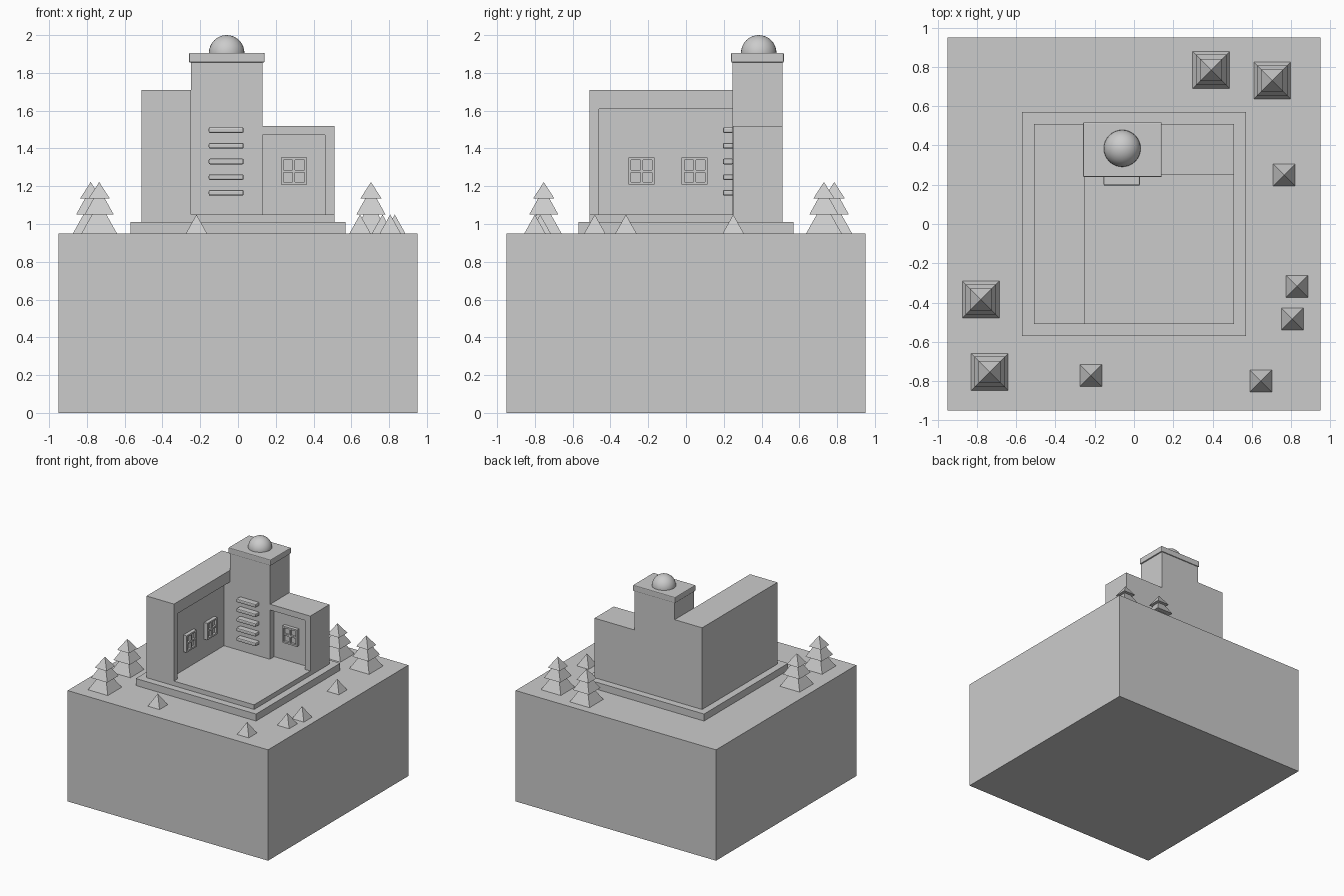
import bpy, bmesh
from mathutils import Vector

if "Cube" in bpy.data.objects:
    bpy.data.objects.remove(bpy.data.objects["Cube"])


def finish(name, bm):
    mesh = bpy.data.meshes.new(name)
    bmesh.ops.recalc_face_normals(bm, faces=bm.faces)
    bm.to_mesh(mesh)
    bm.free()
    ob = bpy.data.objects.new(name, mesh)
    bpy.context.collection.objects.link(ob)
    return ob


def add_box(bm, lo, hi):
    lo, hi = Vector(lo), Vector(hi)
    made = bmesh.ops.create_cube(bm, size=1)["verts"]
    for v in made:
        v.co = (lo + hi) / 2 + v.co * (hi - lo)


def box(name, lo, hi, bevel=0.0):
    bm = bmesh.new()
    add_box(bm, lo, hi)
    ob = finish(name, bm)
    if bevel:
        mod = ob.modifiers.new("bevel", "BEVEL")
        mod.width, mod.segments = bevel, 2
    return ob


def recess(ob, lo, hi):
    cutter = box(ob.name + "_cutter", lo, hi)
    cutter.hide_render = True
    cutter.hide_viewport = True
    cutter.display_type = "WIRE"
    mod = ob.modifiers.new("recess", "BOOLEAN")
    mod.operation, mod.solver, mod.object = "DIFFERENCE", "EXACT", cutter


def window(name, place, turn=False):
    # Frame with four panes; local x is width, local -y points out of the wall
    w, h, bar = 0.069, 0.072, 0.007
    bm = bmesh.new()
    add_box(bm, (-w, -0.012, -h), (w, 0.005, h))
    for s in (-1, 1):
        add_box(bm, (s * w - bar * (s + 1), -0.03, -h), (s * w - bar * (s - 1), -0.008, h))
        add_box(bm, (-w + 2 * bar, -0.03, s * h - bar * (s + 1)),
                (w - 2 * bar, -0.008, s * h - bar * (s - 1)))
    add_box(bm, (-bar, -0.028, -h + 2 * bar), (bar, -0.008, h - 2 * bar))
    for a, b in ((-w + 2 * bar, -bar), (bar, w - 2 * bar)):
        add_box(bm, (a, -0.028, -bar), (b, -0.008, bar))
    ob = finish(name, bm)
    ob.location = place
    if turn:
        ob.rotation_euler.z = 1.5707963


def tree(name, x, y, tiers):
    # Stack of square pyramids: bottom z, top z, bottom half width, top half width
    bm = bmesh.new()
    for z0, z1, r0, r1 in tiers:
        base = [bm.verts.new((x + a * r0, y + b * r0, z0))
                for a, b in ((-1, -1), (1, -1), (1, 1), (-1, 1))]
        bm.faces.new(base[::-1])
        if r1:
            top = [bm.verts.new((x + a * r1, y + b * r1, z1))
                   for a, b in ((-1, -1), (1, -1), (1, 1), (-1, 1))]
            bm.faces.new(top)
            for i in range(4):
                j = (i + 1) % 4
                bm.faces.new((base[i], base[j], top[j], top[i]))
        else:
            tip = bm.verts.new((x, y, z1))
            for i in range(4):
                bm.faces.new((base[i], base[(i + 1) % 4], tip))
    return finish(name, bm)


# Ground block, foundation and floor
box("ground_block", (-0.95, -0.95, 0), (0.95, 0.95, 0.95))
box("foundation", (-0.57, -0.57, 0.95), (0.57, 0.57, 1.01))
box("floor", (-0.25, -0.51, 1.01), (0.51, 0.25, 1.05))

# Thick walls with recessed panels
left_wall = box("left_wall", (-0.51, -0.51, 1.01), (-0.25, 0.51, 1.71))
recess(left_wall, (-0.305, -0.46, 1.05), (-0.2, 0.246, 1.61))
back_wall = box("back_wall", (0.13, 0.25, 1.01), (0.51, 0.51, 1.52))
recess(back_wall, (0.1301, 0.2, 1.05), (0.46, 0.305, 1.47))

# Tower with cap and dome
box("tower", (-0.25, 0.246, 1.01), (0.13, 0.51, 1.86))
box("tower_cap", (-0.259, 0.239, 1.855), (0.141, 0.518, 1.906), 0.006)
bpy.ops.mesh.primitive_uv_sphere_add(segments=32, ring_count=16, radius=0.094,
                                     location=(-0.06, 0.385, 1.906))
dome = bpy.context.object
dome.name = "dome"
bpy.ops.object.shade_smooth()

# Ladder slats on the tower front
for i in range(5):
    z = 1.165 + i * 0.083
    box(f"tower_slat_{i + 1}", (-0.155, 0.195, z - 0.015), (0.03, 0.25, z + 0.015), 0.008)

# Windows
for i, y in enumerate((-0.235, 0.046)):
    window(f"left_window_{i + 1}", (-0.305, y, 1.28), True)
window("back_window", (0.296, 0.305, 1.28))

# Trees and shrubs
big = ((0.95, 1.05, 0.094, 0.038), (1.05, 1.135, 0.077, 0.03), (1.135, 1.222, 0.056, 0))
for i, (x, y) in enumerate(((-0.78, -0.385), (-0.735, -0.753), (0.393, 0.785), (0.704, 0.73))):
    tree(f"pine_tree_{i + 1}", x, y, big)
small = ((0.95, 1.05, 0.056, 0),)
for i, (x, y) in enumerate(((0.765, 0.25), (0.83, -0.318), (0.806, -0.483),
                            (-0.22, -0.772), (0.646, -0.8))):
    tree(f"shrub_{i + 1}", x, y, small)
